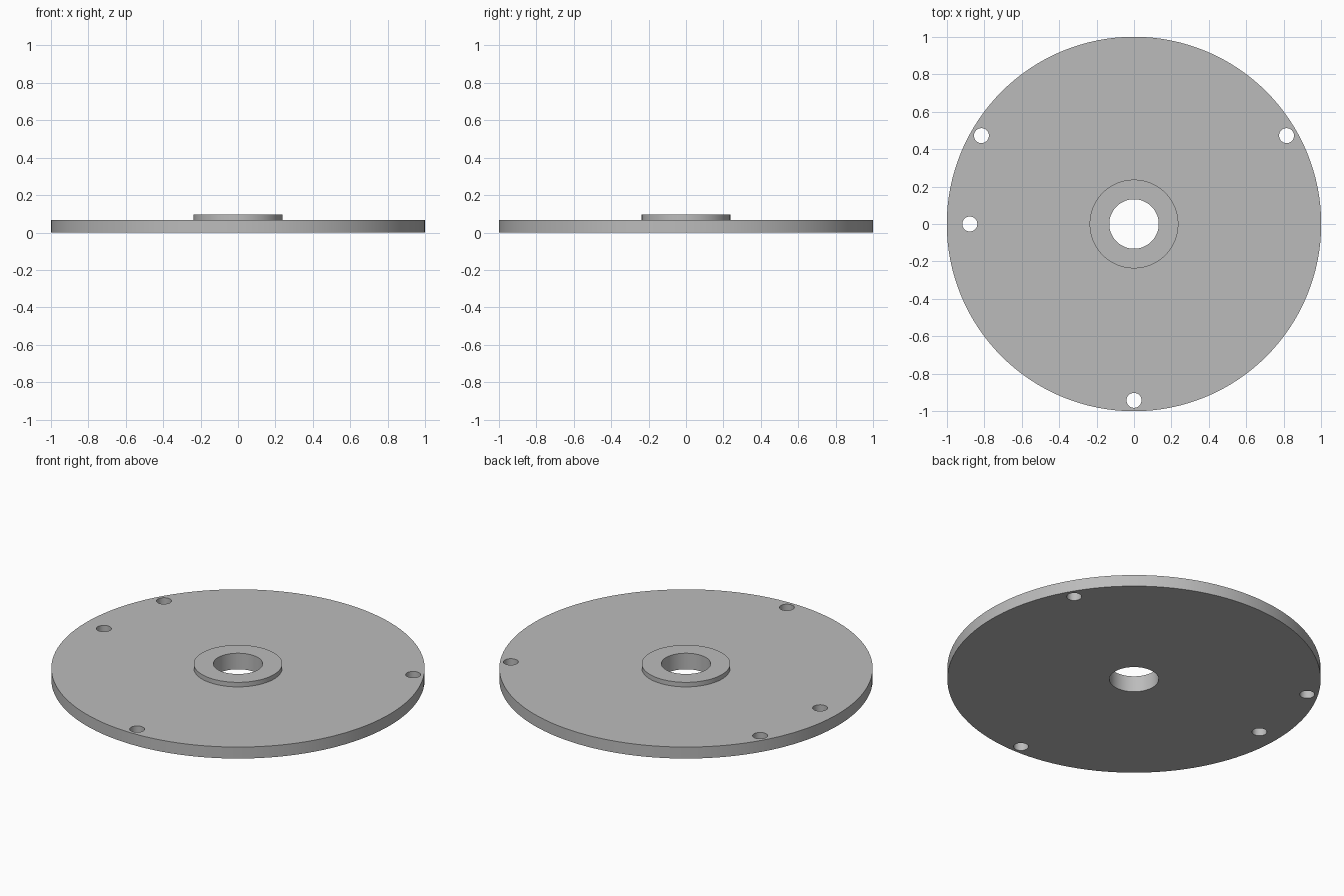
import bpy, bmesh, math

if "Cube" in bpy.data.objects:
    bpy.data.objects.remove(bpy.data.objects["Cube"])

SEGS = 128
BOLT_R = 0.04
BOLTS = [(-0.815, 0.472), (0.815, 0.472), (-0.877, 0.0), (0.0, -0.942)]

grey = bpy.data.materials.new("plain grey")
grey.diffuse_color = (0.5, 0.5, 0.5, 1)
grey.use_nodes = True
grey.node_tree.nodes["Principled BSDF"].inputs["Base Color"].default_value = grey.diffuse_color


def new_object(name, bm):
    bmesh.ops.recalc_face_normals(bm, faces=bm.faces)
    mesh = bpy.data.meshes.new(name)
    bm.to_mesh(mesh)
    bm.free()
    obj = bpy.data.objects.new(name, mesh)
    mesh.materials.append(grey)
    bpy.context.collection.objects.link(obj)
    return obj


# Disc with raised hub and central bore: closed profile (radius, height) turned about z
profile = [(0.132, 0), (1, 0), (1, 0.068), (0.237, 0.068), (0.237, 0.095), (0.132, 0.095)]
bm = bmesh.new()
rings = []
for i in range(SEGS):
    a = 2 * math.pi * i / SEGS
    rings.append([bm.verts.new((r * math.cos(a), r * math.sin(a), z)) for r, z in profile])
n = len(profile)
for i in range(SEGS):
    a, b = rings[i], rings[(i + 1) % SEGS]
    for j in range(n):
        k = (j + 1) % n
        bm.faces.new((a[j], b[j], b[k], a[k]))
disc = new_object("flange_disc", bm)

# Cutter for the four bolt holes
bm = bmesh.new()
for x, y in BOLTS:
    made = bmesh.ops.create_cone(bm, cap_ends=True, segments=32,
                                 radius1=BOLT_R, radius2=BOLT_R, depth=0.4)
    bmesh.ops.translate(bm, verts=made["verts"], vec=(x, y, 0.03))
cutter = new_object("bolt_hole_cutter", bm)
cutter.hide_render = True

# Drill the holes, then remove the cutter
mod = disc.modifiers.new("bolt_holes", 'BOOLEAN')
mod.operation = 'DIFFERENCE'
mod.solver = 'EXACT'
mod.object = cutter
bpy.context.view_layer.objects.active = disc
disc.select_set(True)
bpy.ops.object.modifier_apply(modifier=mod.name)
bpy.data.objects.remove(cutter, do_unlink=True)

# Smooth round walls, crisp rims
bpy.ops.object.shade_smooth_by_angle(angle=math.radians(30))
